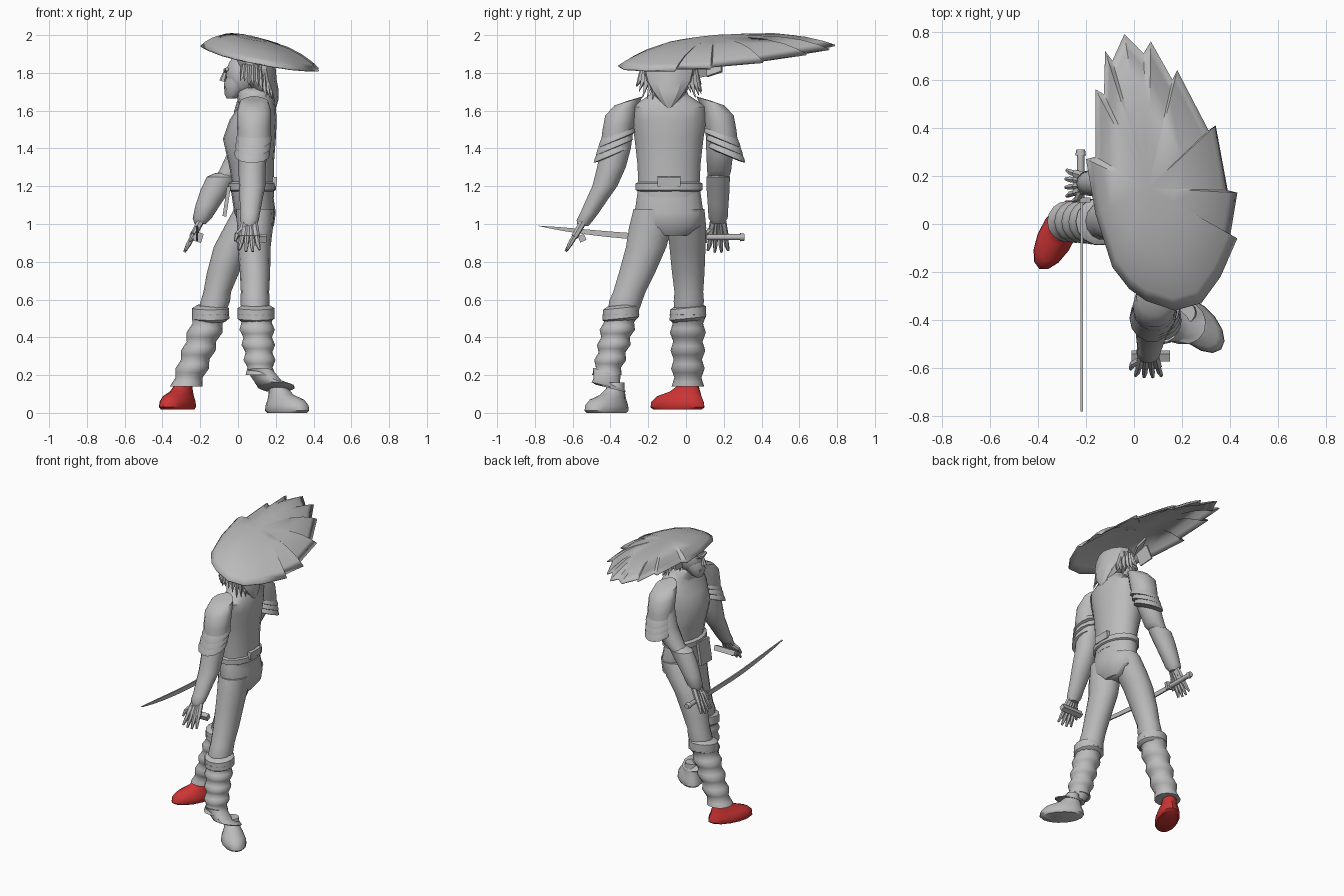
import bpy, bmesh, math, random
from mathutils import Vector, Matrix

random.seed(4)
if "Cube" in bpy.data.objects:
    bpy.data.objects.remove(bpy.data.objects["Cube"])


def material(name, rgb):
    m = bpy.data.materials.new(name)
    m.use_nodes = True
    m.diffuse_color = (*rgb, 1)
    m.node_tree.nodes["Principled BSDF"].inputs["Base Color"].default_value = (*rgb, 1)
    return m


GREY = material("plain grey", (0.5, 0.5, 0.5))
RED = material("shoe red", (0.62, 0.035, 0.035))


def finish(name, bm, mat=GREY, angle=40):
    bmesh.ops.recalc_face_normals(bm, faces=bm.faces[:])
    me = bpy.data.meshes.new(name)
    bm.to_mesh(me)
    bm.free()
    me.materials.append(mat)
    ob = bpy.data.objects.new(name, me)
    bpy.context.collection.objects.link(ob)
    bpy.ops.object.select_all(action='DESELECT')
    ob.select_set(True)
    bpy.context.view_layer.objects.active = ob
    if angle:
        bpy.ops.object.shade_smooth_by_angle(angle=math.radians(angle))
    return ob


def loft(name, stations, turn=0, tilt=0, n=14, mat=GREY, caps=True, angle=40):
    """Stack of ellipses (x, y, z, rx, ry), turned about z and tilted along y."""
    bm = bmesh.new()
    rings = []
    for x, y, z, rx, ry in stations:
        ring = []
        for i in range(n):
            a = math.tau * i / n
            u, v = rx * math.cos(a), ry * math.sin(a)
            dx = u * math.cos(turn) - v * math.sin(turn)
            dy = u * math.sin(turn) + v * math.cos(turn)
            ring.append(bm.verts.new((x + dx, y + dy, z + tilt * dy)))
        rings.append(ring)
    for a, b in zip(rings, rings[1:]):
        for i in range(n):
            j = (i + 1) % n
            bm.faces.new((a[i], a[j], b[j], b[i]))
    if caps:
        bm.faces.new(rings[0])
        bm.faces.new(rings[-1])
    return finish(name, bm, mat, angle)


def rods(name, items, n=6, angle=50):
    """Tapered rods given as (start, end, start radius, end radius)."""
    bm = bmesh.new()
    for p, q, r1, r2 in items:
        p, q = Vector(p), Vector(q)
        d = q - p
        mx = Matrix.Translation((p + q) / 2) @ d.to_track_quat('Z', 'Y').to_matrix().to_4x4()
        bmesh.ops.create_cone(bm, cap_ends=True, segments=n, radius1=r1, radius2=r2,
                              depth=d.length, matrix=mx)
    return finish(name, bm, GREY, angle)


def block(name, centre, size, rot=(0, 0, 0)):
    bm = bmesh.new()
    bmesh.ops.create_cube(bm, size=1)
    bmesh.ops.scale(bm, vec=size, verts=bm.verts)
    ob = finish(name, bm, GREY, 0)
    ob.location, ob.rotation_euler = centre, rot
    return ob


def ball(name, centre, radii):
    bm = bmesh.new()
    bmesh.ops.create_uvsphere(bm, u_segments=14, v_segments=10, radius=1)
    bmesh.ops.scale(bm, vec=radii, verts=bm.verts)
    bmesh.ops.translate(bm, vec=centre, verts=bm.verts)
    return finish(name, bm)


# Torso, collar and waist
loft("torso", [(.08, -.09, 1.14, .11, .16), (.08, -.09, 1.22, .11, .165), (.07, -.09, 1.32, .12, .17),
               (.06, -.09, 1.45, .14, .185), (.08, -.09, 1.55, .125, .2), (.1, -.09, 1.62, .1, .2),
               (.1, -.09, 1.68, .08, .11), (.08, -.09, 1.72, .07, .07)], n=18)
loft("collar", [(.1, -.09, 1.64, .1, .12), (.09, -.09, 1.7, .1, .1), (.08, -.09, 1.715, .07, .08)])
loft("hips", [(.1, -.09, .94, .05, .1), (.1, -.09, .99, .09, .17), (.09, -.09, 1.06, .11, .185),
              (.075, -.09, 1.16, .11, .17), (.07, -.09, 1.2, .115, .165)], n=18)
loft("belt", [(.075, -.09, 1.17, .11, .16), (.075, -.09, 1.18, .125, .18),
              (.075, -.09, 1.215, .125, .18), (.075, -.09, 1.225, .11, .16)], n=18)
block("belt_knot", (.19, -.09, 1.225), (.03, .12, .05), (0, .1, 0))
block("belt_flap", (-.06, -.12, 1.12), (.02, .12, .16), (0, .15, 0))


# Legs: trousers, corrugated gaiters and cuffs
def gaiter(name, top, bottom, r_top, r_bottom):
    top, bottom = Vector(top), Vector(bottom)
    rows = []
    for i in range(17):
        t = i / 16
        c = top.lerp(bottom, t)
        r = r_top + (r_bottom - r_top) * t + .008 * math.cos(t * math.tau * 4)
        rows.append((*c, r, r))
    loft(name, rows, n=16, angle=60)
    loft(name + "_cuff", [(*(top + Vector((0, 0, .05))), r_top * .8, r_top * .8),
                          (*(top + Vector((0, 0, .035))), r_top * 1.08, r_top * 1.08),
                          (*(top - Vector((0, 0, .02))), r_top * 1.1, r_top * 1.1),
                          (*(top - Vector((0, 0, .035))), r_top * .9, r_top * .9)], tilt=.1)


loft("near_trouser", [(.09, -.18, 1.08, .1, .1), (.09, -.19, .98, .095, .115), (.085, -.21, .88, .088, .11),
                      (.09, -.26, .74, .08, .098), (.09, -.3, .64, .075, .088), (.09, -.32, .59, .078, .09),
                      (.09, -.335, .52, .07, .08)])
loft("far_trouser", [(.08, .0, 1.08, .1, .1), (.03, .005, .98, .105, .105), (-.03, .008, .88, .098, .098),
                     (-.08, .012, .74, .085, .088), (-.11, .015, .64, .073, .078), (-.12, .015, .59, .078, .082),
                     (-.14, .01, .52, .07, .075)])
gaiter("near_gaiter", (.095, -.345, .52), (.12, -.42, .2), .09, .072)
gaiter("far_gaiter", (-.145, .01, .52), (-.275, .01, .14), .09, .078)
loft("ankle_wrap", [(.12, -.42, .22, .07, .075), (.16, -.42, .165, .075, .07), (.2, -.41, .14, .1, .09),
                    (.21, -.4, .13, .09, .08)], turn=-.4, tilt=-.25)


# Shoes
def shoe(name, x, y, z, turn, length, width, mat):
    c, s = math.cos(turn), math.sin(turn)
    rows = []
    for shift, h, l, w in [(0, 0, .9, .9), (0, .012, 1, 1), (0, .04, .97, .98), (-.01, .07, .82, .85),
                           (-.045, .095, .55, .68), (-.065, .13, .34, .6), (-.07, .16, .3, .58)]:
        rows.append((x + shift * c, y + shift * s, z + h, length * l, width * w))
    loft(name, rows, turn=turn, mat=mat, angle=45)


shoe("far_shoe", -.32, -.045, .018, math.atan2(-.25, -.13), .16, .075, RED)
shoe("near_shoe", .26, -.42, 0, math.atan2(-.7, .7), .145, .08, GREY)


# Arms with layered shoulder guards
def guard(name, x, y, side):
    loft(name + "_pad", [(x, y - side * .09, 1.665, .04, .04), (x, y - side * .05, 1.65, .075, .075),
                         (x, y - side * .015, 1.6, .09, .09), (x, y, 1.52, .09, .09),
                         (x, y + side * .01, 1.47, .088, .085)], tilt=-side * .3)
    for i in range(3):
        cy, z, cx = y + side * (.012 + .012 * i), 1.465 - .04 * i, x - .005 * i
        loft(f"{name}_plate_{i + 1}", [(cx, cy, z + .035, .075, .075), (cx, cy, z, .092, .095),
                                       (cx, cy, z - .02, .094, .1), (cx, cy, z - .025, .07, .07)],
             tilt=-side * .42)


guard("near_shoulder", .085, -.355, -1)
guard("far_shoulder", .07, .18, 1)
loft("near_arm", [(.08, -.34, 1.55, .07, .07), (.08, -.37, 1.4, .075, .08), (.075, -.395, 1.3, .072, .078),
                  (.075, -.43, 1.2, .07, .068), (.07, -.465, 1.14, .062, .06), (.065, -.51, 1.06, .052, .05),
                  (.06, -.535, 1.02, .05, .045), (.06, -.545, .99, .035, .03)])
loft("far_sleeve", [(.06, .17, 1.55, .07, .07), (.03, .18, 1.4, .075, .075), (-.03, .175, 1.28, .07, .065),
                    (-.1, .17, 1.22, .05, .05)])
loft("far_gauntlet", [(-.06, .17, 1.27, .06, .045), (-.08, .17, 1.25, .085, .064), (-.12, .17, 1.18, .078, .062),
                      (-.16, .17, 1.1, .065, .056), (-.19, .17, 1.03, .05, .052), (-.2, .17, 1.0, .03, .03)])


# Hands with open fingers
def hand(name, wrist, down, across, thumb):
    w, d, a = Vector(wrist), Vector(down).normalized(), Vector(across)
    knuckle = w + d * .09
    items = []
    for i in range(4):
        off = a * (i - 1.5)
        items.append((w + off * .017, knuckle + off * .026, .019, .018))
        mid = knuckle + off * .03 + d * .045
        items.append((knuckle + off * .026, mid, .014, .013))
        items.append((mid, mid + off * .006 + d * (.05 - .01 * abs(i - 1.5)), .013, .007))
    root = w + d * .03 + a * thumb * .025
    tip = root + d * .045 + a * thumb * .04
    items += [(root, tip, .018, .014), (tip, tip + d * .04 + a * thumb * .01, .014, .007)]
    rods(name, items)


hand("near_hand", (.06, -.545, 1.01), (0, -.1, -.17), (1, 0, 0), -1)
hand("far_hand", (-.2, .17, 1.01), (-.09, 0, -.17), (0, 1, 0), -1)
block("near_grip", (.07, -.55, .925), (.16, .035, .035), (.4, 0, 0))

# Curved sword
bm = bmesh.new()
pairs = []
for i in range(13):
    t = i / 12
    y = .1 - .88 * t
    z = .925 + .02 * t + .045 * max(0, t - .35) ** 1.5 / .65 ** 1.5
    half = .015 * (1 - t ** 5) + .001
    pairs.append([bm.verts.new((-.222, y, z + half)), bm.verts.new((-.222, y, z - half))])
for a, b in zip(pairs, pairs[1:]):
    bm.faces.new((a[0], a[1], b[1], b[0]))
blade = finish("sword_blade", bm, GREY, 0)
blade.modifiers.new("thickness", 'SOLIDIFY').thickness = .009
rods("sword_hilt", [((-.222, .1, .93), (-.222, .29, .93), .016, .016),
                    ((-.222, .285, .93), (-.222, .31, .93), .022, .018)], n=8)
block("sword_guard", (-.21, .1, .93), (.045, .02, .05), (0, .3, 0))

# Head and face
ball("head", (.02, -.09, 1.79), (.085, .085, .11))
loft("jaw", [(-.035, -.09, 1.665, .025, .03), (-.025, -.09, 1.685, .045, .05), (-.005, -.09, 1.74, .07, .07),
             (.01, -.09, 1.78, .07, .075)])
rods("nose", [((-.065, -.09, 1.815), (-.082, -.09, 1.755), .008, .018)])
rods("brow", [((-.058, -.14, 1.82), (-.066, -.09, 1.812), .01, .014),
              ((-.058, -.04, 1.82), (-.066, -.09, 1.812), .01, .014)])
rods("mouth", [((-.06, -.12, 1.718), (-.06, -.06, 1.718), .012, .012)])

# Hair with loose locks
loft("hair", [(.19, -.09, 1.61, .01, .01), (.17, -.09, 1.66, .045, .06), (.145, -.09, 1.71, .07, .1),
              (.12, -.09, 1.76, .085, .13), (.1, -.09, 1.82, .1, .145), (.08, -.09, 1.88, .1, .13),
              (.06, -.09, 1.91, .06, .08)], n=12, angle=25)
locks = []
for i in range(22):
    a = math.radians(-125 + 250 * i / 21)
    p = Vector((.08 + .07 * math.cos(a), -.09 + .12 * math.sin(a), 1.83))
    drop = .11 + .05 * math.cos(a) + random.uniform(-.02, .03)
    locks.append((p, p + Vector((.05 * math.cos(a), .055 * math.sin(a), -drop)), .032, .001))
rods("hair_locks", locks, n=4, angle=20)

# Wide straw hat with a ragged rim
rim = [(-.09, -.18), (-.02, -.27), (.05, -.32), (.17, -.36), (.28, -.33), (.36, -.22), (.43, -.06), (.4, -.05),
       (.43, .13), (.39, .14), (.34, .41), (.31, .39), (.18, .64), (.16, .6), (.07, .76), (.04, .71),
       (-.04, .79), (-.09, .68), (-.12, .72), (-.125, .54), (-.16, .56), (-.16, .28), (-.2, .27), (-.16, .04)]
cx, cy = .06, .15
bm = bmesh.new()


def hat_vert(r, px, py):
    x, y = cx + (px - cx) * r, cy + (py - cy) * r
    return bm.verts.new((x, y, 1.891 - .173 * x + .064 * y + .1 * (1 - r ** 3)))


crown = hat_vert(0, cx, cy)
rings = [[hat_vert(r, *p) for p in rim] for r in (.3, .55, .75, .9, 1)]
for i in range(len(rim)):
    j = (i + 1) % len(rim)
    bm.faces.new((crown, rings[0][i], rings[0][j]))
    for a, b in zip(rings, rings[1:]):
        bm.faces.new((a[i], b[i], b[j], a[j]))
hat = finish("straw_hat", bm, GREY, 35)
hat.modifiers.new("thickness", 'SOLIDIFY').thickness = .008

# Hanging panels under the hat
block("hat_panel", (.08, .15, 1.84), (.12, .09, .012), (.5, .9, 0))
block("hat_ribbon", (.0, .1, 1.83), (.012, .1, .1), (.2, .3, .2))
